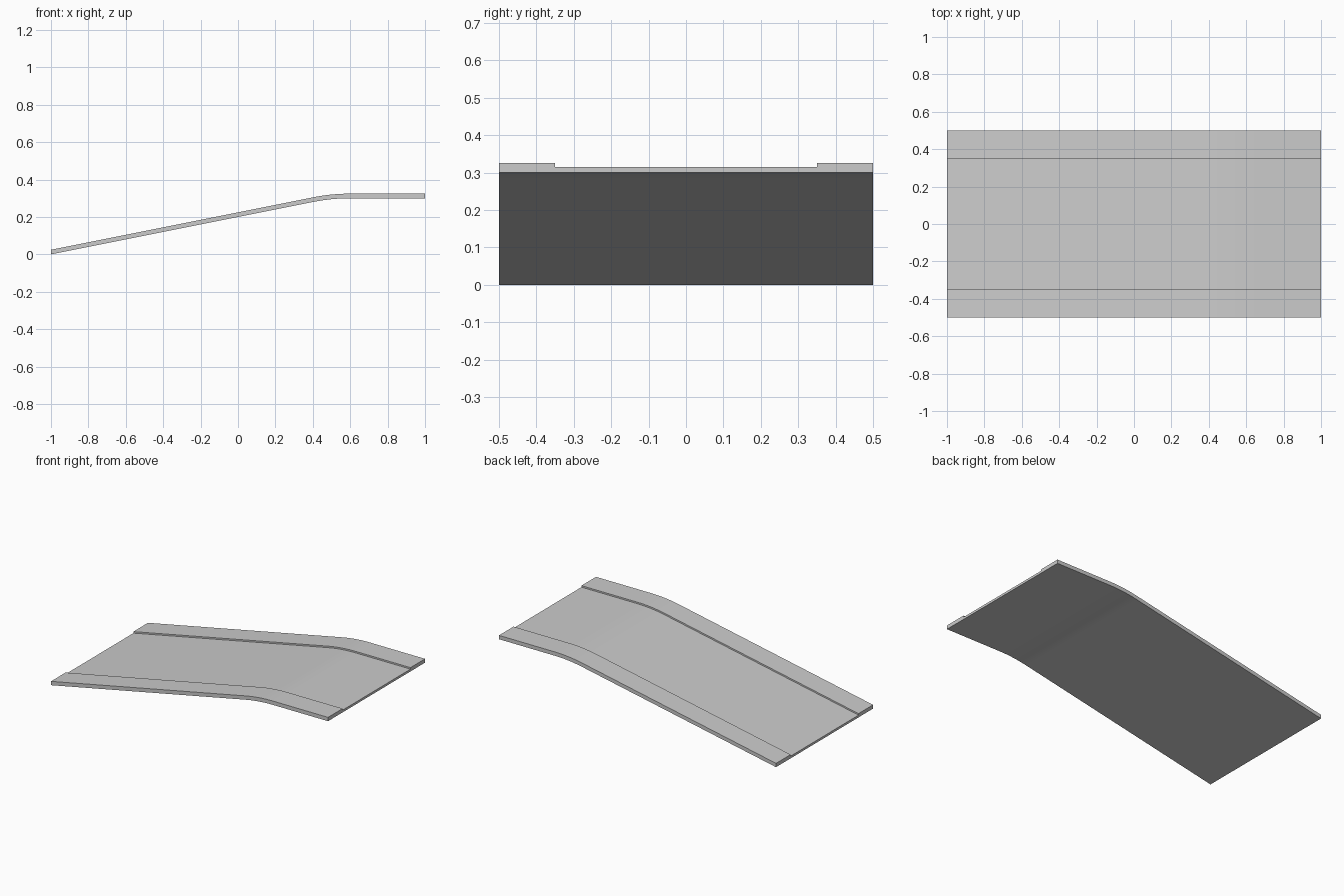
import bpy, bmesh

if "Cube" in bpy.data.objects:
    bpy.data.objects.remove(bpy.data.objects["Cube"])

# Lengthwise path of the underside: straight slope, rounded bend, flat landing
STEPS = 8
path = [(-1.0, 0.0)]
for i in range(STEPS + 1):
    t = i / STEPS
    x = (1 - t) ** 2 * 0.4 + 2 * t * (1 - t) * 0.5 + t * t * 0.6
    z = (1 - t) ** 2 * 0.28 + 2 * t * (1 - t) * 0.3 + t * t * 0.3
    path.append((x, z))
path.append((1.0, 0.3))

# Cross-section (y, height): thin deck with a raised border on each side
half = [(0.5, 0.0), (0.5, 0.025), (0.35, 0.025), (0.35, 0.015)]
section = half + [(-y, h) for y, h in reversed(half)]

# Loft the section along the path and cap both ends
bm = bmesh.new()
rings = [[bm.verts.new((x, y, z + h)) for y, h in section] for x, z in path]
n = len(section)
for a, b in zip(rings, rings[1:]):
    for i in range(n):
        j = (i + 1) % n
        bm.faces.new((a[i], a[j], b[j], b[i]))
bm.faces.new(rings[0])
bm.faces.new(rings[-1])
bmesh.ops.recalc_face_normals(bm, faces=bm.faces)

mesh = bpy.data.meshes.new("ramp_deck")
bm.to_mesh(mesh)
bm.free()
ramp = bpy.data.objects.new("ramp_deck", mesh)
bpy.context.collection.objects.link(ramp)

# Smooth bend, sharp border edges
bpy.context.view_layer.objects.active = ramp
ramp.select_set(True)
bpy.ops.object.shade_smooth_by_angle()
